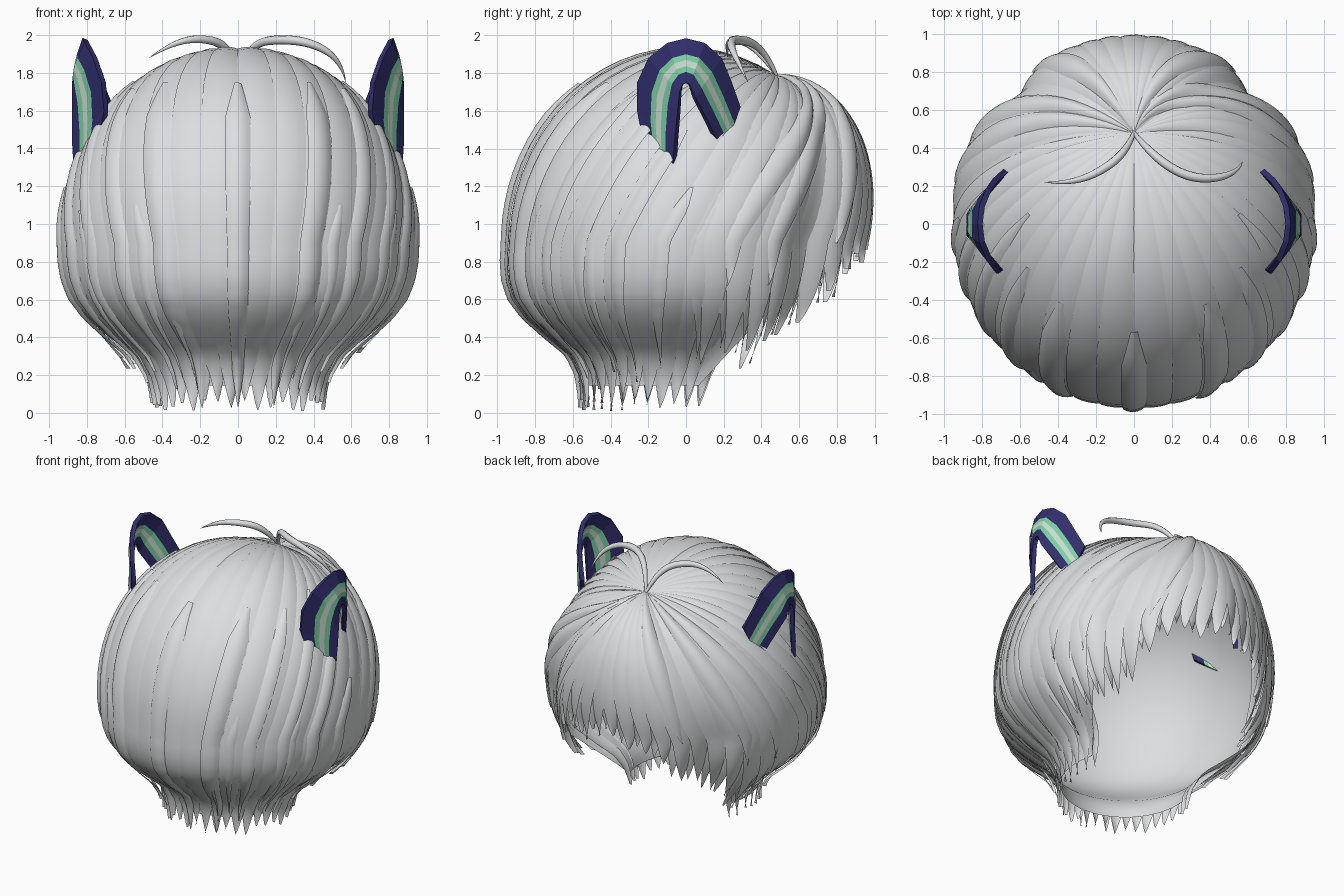
import bpy, math, random
from mathutils import Vector

random.seed(4)
if "Cube" in bpy.data.objects:
    bpy.data.objects.remove(bpy.data.objects["Cube"], do_unlink=True)


def material(name, rgb):
    m = bpy.data.materials.new(name)
    m.use_nodes = True
    m.diffuse_color = (*rgb, 1)
    node = m.node_tree.nodes["Principled BSDF"]
    node.inputs["Base Color"].default_value = (*rgb, 1)
    node.inputs["Roughness"].default_value = 0.8
    return m


HAIR = material("silver hair", (0.72, 0.73, 0.74))
NAVY = material("navy", (0.03, 0.027, 0.15))
GREEN = material("mint green", (0.2, 0.62, 0.36))
PALE = material("pale grey green", (0.6, 0.72, 0.63))


def add_object(name, verts, faces, mats, smooth=True):
    me = bpy.data.meshes.new(name)
    me.from_pydata(verts, [], faces)
    for m in mats:
        me.materials.append(m)
    for p in me.polygons:
        p.use_smooth = smooth
    ob = bpy.data.objects.new(name, me)
    bpy.context.collection.objects.link(ob)
    return ob


def interp(table, x):
    for (x0, y0), (x1, y1) in zip(table, table[1:]):
        if x <= x1:
            return y0 + (y1 - y0) * max(0, (x - x0) / (x1 - x0))
    return table[-1][1]


# Head shape: an ellipsoid down to its equator, then a nape that draws in
MID = 0.9
RADII = Vector((0.94, 0.95, 1.03))
CROWN = Vector((0, 0.5, 0.866))
NAPE = [(0, 1), (0.1, 0.995), (0.2, 0.975), (0.3, 0.93), (0.4, 0.84), (0.5, 0.71),
        (0.6, 0.57), (0.7, 0.51), (0.8, 0.49), (0.9, 0.48)]


def hair_point(a, h, off=0, flare=0):
    """a: degrees from +y; h: 0 crown, 1 equator, 2 ground; off: lift."""
    out = Vector((math.sin(math.radians(a)), math.cos(math.radians(a)), 0))
    # The hair dips between the fringe and the side locks
    off -= 0.08 * math.exp(-((abs(a) - 46) / 9) ** 2) * min(1, h)
    if h <= 1:
        # The fringe puffs out over the brow
        puff = 0.1 * max(0, out.y) ** 2 * math.sin(math.pi * h ** 0.8)
        d = CROWN.slerp(out, max(h, 0.001)) * (1 + off + puff)
        return Vector((d.x * RADII.x, d.y * RADII.y, MID + d.z * RADII.z))
    drop = (h - 1) * MID
    round_r = math.sqrt(max(0, 1 - drop * drop))
    r = interp(NAPE, drop) * (1 - flare) + round_r * flare + off
    shift = -0.11 * drop * (1 - flare)
    return Vector((out.x * r * RADII.x, out.y * r * RADII.y + shift, MID - drop))


class Locks:
    """Collects tapered, bulging strands into one mesh."""

    def __init__(self):
        self.verts, self.faces = [], []

    def add(self, a, width, h1, h0=0.0, lift=0.02, tilt=0.015, flare=0,
            swirl=0, taper=0.25, base=0, drift=0, n=24, m=6):
        start = len(self.verts)
        for i in range(n + 1):
            t = i / n
            h = h0 + (h1 - h0) * t
            w = min(1, (1 - t) / taper) ** 0.8
            if h0 > 0:
                w *= min(1, 0.3 + t / 0.12)
            centre = a + swirl * max(0, 1 - h) ** 2 + drift * t * t
            fade = min(1, h * 3)
            for j in range(m + 1):
                f = j / m * 2 - 1
                off = (base + lift * (1 - f * f) * w + tilt * f) * fade
                self.verts.append(hair_point(centre + f * w * width / 2, h, off, flare))
        for i in range(n):
            for j in range(m):
                k = start + i * (m + 1) + j
                self.faces.append((k, k + 1, k + m + 2, k + m + 1))

    def build(self, name):
        return add_object(name, self.verts, self.faces, [HAIR])


# Length of the hair around the head, by angle from the face
FRINGE = [(0, 1.0), (12, 1.03), (25, 1.16), (40, 1.36), (60, 1.6), (80, 1.7)]


def front_flare(a):
    return 0.75 * min(1, max(0, (92 - abs(a)) / 22))


# Smooth inner cap
cap_v, cap_f = [], []
COLS, ROWS = 96, 28
for c in range(COLS):
    a = c / COLS * 360 - 180
    end = interp([(0, 0.78), (25, 0.9), (40, 1.1), (58, 1.4), (70, 1.84)], abs(a))
    for r in range(ROWS + 1):
        cap_v.append(hair_point(a, end * r / ROWS, -0.018,
                                0.75 * min(1, max(0, (72 - abs(a)) / 16))))
for c in range(COLS):
    for r in range(ROWS):
        p, q = c * (ROWS + 1) + r, (c + 1) % COLS * (ROWS + 1) + r
        cap_f.append((p, q, q + 1, p + 1))
add_object("inner_cap", cap_v, cap_f, [HAIR])

# Back hair running from the crown to the nape
back = Locks()
COUNT = 26
for i in range(COUNT):
    a = 64 + (i + 0.5) * 232 / COUNT
    side = 1 if a > 180 else -1
    back.add(a, random.uniform(11, 13), random.uniform(1.92, 1.995), lift=0.012,
             tilt=0.01 * side, taper=0.12, n=36,
             base=-0.015 if abs(a - 180) > 100 else 0)
back.build("back_hair")

# Raised strands over the back, and loose wisps at the nape
over = Locks()
for a, h0, w in ((180, 0.55, 7), (156, 0.52, 8), (204, 0.52, 8)):
    over.add(a, w, 1.97, h0=h0, lift=0.02, tilt=0.005, base=0.014, taper=0.15, n=36)
for s in (-1, 1):
    for a, h0, h1 in ((98, 0.8, 1.74), (112, 0.6, 1.82), (126, 0.4, 1.76), (140, 0.5, 1.86)):
        over.add(s * a, 6, h1, h0=h0, lift=0.012, tilt=-0.01 * s, base=0.014,
                 flare=0.2, taper=0.5, n=30)
    for a, h1 in ((122, 1.78), (148, 1.8), (156, 1.85)):
        over.add(s * a, 4, h1, h0=0.9, lift=0.008, tilt=-0.004 * s, base=0.014,
                 flare=0.33, taper=0.7, n=24)
over.build("raised_strands")

# Fringe and long side locks
fringe = Locks()
a = -84
while a <= 84:
    h = interp(FRINGE, abs(a)) + random.uniform(-0.06, 0.1)
    side = 1 if a > 0 else -1
    fringe.add(a, 16, h, lift=0.02, tilt=-0.014 * side, flare=front_flare(a),
               swirl=-0.18 * a if a > 0 else -0.05 * a, taper=0.5, base=0.006,
               drift=-0.08 * a, n=28)
    fringe.add(a + 4, 10, h - 0.03, h0=0.45, lift=0.015, tilt=0.01 * side, base=-0.006,
               flare=front_flare(a), taper=0.6, drift=-0.1 * a, n=18)
    a += 8
# Broad locks sweeping over the temples, curling more on the left
for s, swirl in ((-1, 0.1), (1, 0.65)):
    for a, h in ((76, 1.25), (62, 1.25), (34, 1.0)):
        fringe.add(s * a, 15, h, lift=0.03, tilt=-0.012 * s, base=0.02,
                   swirl=-swirl * s * a, flare=0.7, taper=0.5)
fringe.build("fringe")


# Two loose curls springing from the crown
def curl(name, pts):
    cu = bpy.data.curves.new(name, "CURVE")
    cu.dimensions = "3D"
    cu.bevel_depth = 0.026
    cu.bevel_resolution = 2
    sp = cu.splines.new("NURBS")
    sp.points.add(len(pts) - 1)
    sp.use_endpoint_u = True
    sp.order_u = 4
    for i, p in enumerate(pts):
        sp.points[i].co = (*p, 1)
        sp.points[i].radius = math.sin(math.pi * (0.12 + 0.87 * i / (len(pts) - 1)))
    cu.materials.append(HAIR)
    bpy.context.collection.objects.link(bpy.data.objects.new(name, cu))


curl("left_curl", [(0, 0.48, 1.79), (0.06, 0.4, 1.96), (0.2, 0.27, 1.98),
                   (0.4, 0.22, 1.97), (0.55, 0.27, 1.87), (0.57, 0.33, 1.75)])
curl("right_curl", [(0, 0.48, 1.79), (-0.04, 0.38, 1.94), (-0.15, 0.28, 1.99),
                    (-0.32, 0.21, 1.98), (-0.47, 0.22, 1.88)])

# Striped horseshoe ears: outer and inner edges as (y, z)
OUTER = [(-.23, 1.46), (-.26, 1.6), (-.26, 1.75), (-.2, 1.88), (-.1, 1.96), (0, 1.985),
         (.1, 1.96), (.19, 1.88), (.24, 1.76), (.29, 1.62)]
INNER = [(-.07, 1.32), (-.06, 1.45), (-.045, 1.6), (-.035, 1.7), (-.02, 1.74), (0, 1.75),
         (.02, 1.74), (.05, 1.67), (.12, 1.54), (.2, 1.38)]
BANDS = [0, 0.36, 0.49, 0.63, 0.76, 1]
STRIPES = [0, 1, 2, 1, 0]


def ear(name, s):
    verts, faces = [], []
    for o, i in zip(OUTER, INNER):
        for b in BANDS:
            y, z = (o[k] + (i[k] - o[k]) * b for k in (0, 1))
            bow = max(0, abs(y) - 0.06) * (0.85 - 1.1 * max(0, z - 1.68))
            lean = 0.7 * max(0, z - 1.7) ** 2
            verts.append((s * (0.88 - bow - lean), y, z))
    w = len(BANDS)
    for r in range(len(OUTER) - 1):
        for c in range(w - 1):
            k = r * w + c
            f = (k, k + 1, k + w + 1, k + w)
            faces.append(f if s < 0 else f[::-1])
    ob = add_object(name, verts, faces, [NAVY, GREEN, PALE], smooth=False)
    for p in ob.data.polygons:
        p.material_index = STRIPES[p.index % len(STRIPES)]
    # Thicken toward the head
    outward = sum(p.normal.x for p in ob.data.polygons) * s
    mod = ob.modifiers.new("thickness", "SOLIDIFY")
    mod.thickness = 0.03
    mod.offset = -1 if outward > 0 else 1


ear("left_ear", 1)
ear("right_ear", -1)
